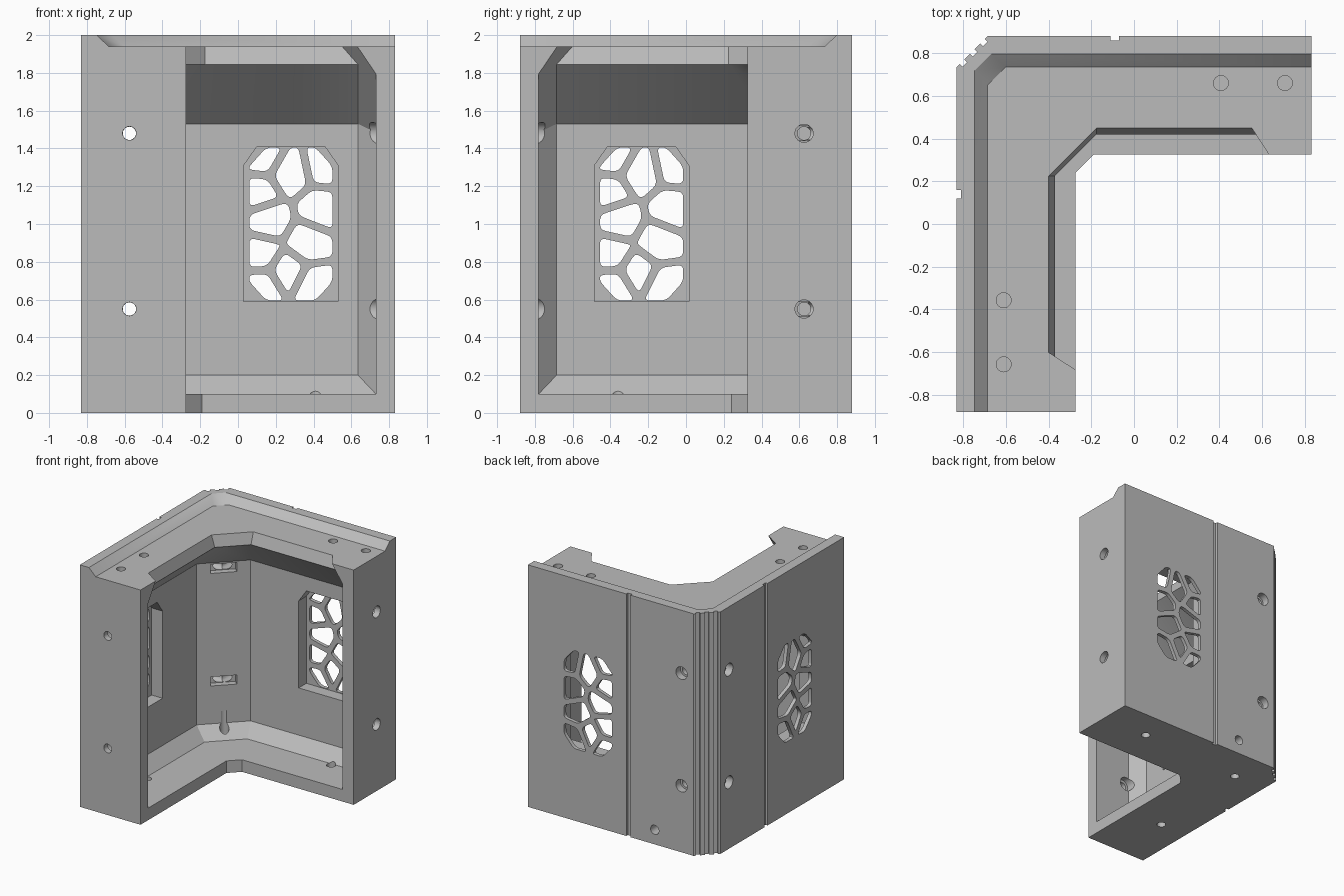
import bpy, bmesh, math
from mathutils import Vector, Matrix

cube = bpy.data.objects.get("Cube")
if cube:
    bpy.data.objects.remove(cube, do_unlink=True)

# Each arm is described by u (along the arm from the outer corner),
# v (depth from its outer face) and z.
HALF_X, HALF_Y = 0.83, 0.88


class Arm:
    def __init__(self, place, length, window_u, sign, end_radius):
        self.place, self.length = place, length
        self.window_u, self.sign, self.end_radius = window_u, sign, end_radius


back = Arm(lambda u, v, z: Vector((u - HALF_X, HALF_Y - v, z)), 2 * HALF_X, 1.11, 1, 0.048)
side = Arm(lambda u, v, z: Vector((v - HALF_X, HALF_Y - u, z)), 2 * HALF_Y, 1.115, -1, 0.036)
ARMS = (back, side)
BOLT = 0.255
BOLT_HEIGHTS = (0.55, 1.48)

grey = bpy.data.materials.new("plain_grey")
grey.use_nodes = True
color = (0.5, 0.5, 0.5, 1)
grey.diffuse_color = color
grey.node_tree.nodes["Principled BSDF"].inputs["Base Color"].default_value = color


# ---- helpers ----
def make_object(name, bm):
    bmesh.ops.recalc_face_normals(bm, faces=bm.faces)
    mesh = bpy.data.meshes.new(name)
    bm.to_mesh(mesh)
    bm.free()
    mesh.materials.append(grey)
    obj = bpy.data.objects.new(name, mesh)
    bpy.context.scene.collection.objects.link(obj)
    return obj


def prism(bm, lower, upper):
    a = [bm.verts.new(p) for p in lower]
    b = [bm.verts.new(p) for p in upper]
    bm.faces.new(a)
    bm.faces.new(b)
    for i in range(len(a)):
        j = (i + 1) % len(a)
        bm.faces.new((a[i], a[j], b[j], b[i]))


def rod(bm, start, end, radius):
    axis = end - start
    turn = axis.to_track_quat('Z', 'Y').to_matrix().to_4x4()
    bmesh.ops.create_cone(bm, cap_ends=True, segments=24, radius1=radius, radius2=radius,
                          depth=axis.length, matrix=Matrix.Translation((start + end) / 2) @ turn)


def box(bm, center, size, angle=0):
    bmesh.ops.create_cube(bm, size=1, matrix=Matrix.Translation(center)
                          @ Matrix.Rotation(angle, 4, 'Z') @ Matrix.Diagonal((*size, 1)))


def sweep(bm, rows):
    """Sweep rows of (v, z, corner sum, end inset) round both arms; return end vertices."""
    corners, ends = [], []
    n = len(rows)
    for arm in ARMS:
        corners.append([bm.verts.new(arm.place(s - v, v, z)) for v, z, s, e in rows])
        ends.append([bm.verts.new(arm.place(arm.length - e, v, z)) for v, z, s, e in rows])
    for i in range(n):
        j = (i + 1) % n
        for c, e in zip(corners, ends):
            bm.faces.new((c[i], e[i], e[j], c[j]))
        a, b = corners
        bm.faces.new((a[i], a[j], b[j], b[i]))
    return ends


def cut(target, bm):
    cutter = make_object("cutter", bm)
    cutter.hide_render = True
    mod = target.modifiers.new("cut", 'BOOLEAN')
    mod.operation, mod.solver, mod.object = 'DIFFERENCE', 'EXACT', cutter
    bpy.context.view_layer.objects.active = target
    bpy.ops.object.modifier_apply(modifier=mod.name)
    bpy.data.objects.remove(cutter, do_unlink=True)


def clip(poly, normal, limit):
    """Keep the part of a convex polygon where p . normal <= limit."""
    out = []
    for p, q in zip(poly, poly[1:] + poly[:1]):
        dp, dq = p.dot(normal) - limit, q.dot(normal) - limit
        if dp <= 0:
            out.append(p)
        if dp * dq < 0:
            out.append(p.lerp(q, dp / (dp - dq)))
    return out


def rounded(poly, radius):
    out = []
    for i, p in enumerate(poly):
        a, b = poly[i - 1] - p, poly[(i + 1) % len(poly)] - p
        a = p + a.normalized() * min(radius, a.length * 0.4)
        b = p + b.normalized() * min(radius, b.length * 0.4)
        for k in range(5):
            t = k / 4
            out.append(a.lerp(p, t).lerp(p.lerp(b, t), t))
    return out


def octagon(w, h, cx, cz):
    pts = ((w, cz - h), (w, h - cz), (w - cx, h), (cx - w, h),
           (-w, h - cz), (-w, cz - h), (cx - w, -h), (w - cx, -h))
    return [Vector(p) for p in pts]


# ---- corner body ----
bm = bmesh.new()
DEPTH, BEVEL = 0.555, 0.145
outline = ((BEVEL, 0), (back.length, 0), (back.length, DEPTH), (0.64, DEPTH),
           (DEPTH, 0.64), (DEPTH, side.length), (0, side.length), (0, BEVEL))
prism(bm, [back.place(u, v, 0) for u, v in outline], [back.place(u, v, 2) for u, v in outline])
body = make_object("corner_body", bm)

# ---- step behind the raised top lip ----
bm = bmesh.new()
lip = ((0.9, 1.94, 1.9), (0.145, 1.94, 0.375), (0.083, 2, 0.245), (0.083, 2.1, 0.245), (0.9, 2.1, 1.9))
for end in sweep(bm, [(*row, -0.1) for row in lip]):
    bm.faces.new(end)
cut(body, bm)

# ---- inner cavity with sloped floor edge, overhang and end gussets ----
bm = bmesh.new()
cavity = ((0.9, 0.1, 1.9, 0.1), (0.23, 0.1, 0.69, 0.1), (0.13, 0.2, 0.55, 0.195),
          (0.13, 1.53, 0.55, 0.195), (0.46, 1.845, 1.115, 0.195), (0.43, 1.94, 1.085, 0.279),
          (0.43, 2.1, 1.085, 0.279), (0.56, 2.1, 1.2, 0.195), (0.9, 2.1, 1.9, 0.195),
          (0.9, 1.94, 1.9, 0.195), (0.9, 1.8, 1.9, 0.1))
for arm, e in zip(ARMS, sweep(bm, cavity)):
    q, low, high = [bm.verts.new(arm.place(arm.length - inset, v, z)) for v, z, inset in
                    ((0.23, 1.485, 0.1), (0.56, 1.8, 0.1), (0.56, 1.94, 0.195))]
    for face in ((e[1], e[0], e[10], low, q), (e[2], e[1], q, e[3]),
                 (q, low, high, e[5], e[4], e[3]), (low, e[10], e[9], high),
                 (high, e[9], e[8], e[7]), (high, e[7], e[6], e[5])):
        bm.faces.new(face)
cut(body, bm)

# ---- vertical grooves on both outer faces and the corner bevel ----
bm = bmesh.new()
for arm in ARMS:
    box(bm, arm.place(0.74, 0, 1), (0.04, 0.04, 3))
for t in (0.17, 0.5, 0.83):
    box(bm, back.place(BEVEL * t, BEVEL * (1 - t), 1), (0.03, 0.036, 3), math.pi / 4)
cut(body, bm)

# ---- window recesses, leaving a thin panel ----
recess = octagon(0.25, 0.41, 0.07, 0.1)[:6]
recess[0].y = recess[5].y = -0.41
recess = recess[:6]
bm = bmesh.new()
for arm in ARMS:
    prism(bm, *[[arm.place(arm.window_u + arm.sign * p.x, v, 1 + p.y) for p in recess]
                for v in (0.03, 0.2)])
cut(body, bm)

# ---- organic lattice openings in the panels ----
seeds = [Vector(p) for p in (
    (-0.15, 0.35), (-0.01, 0.27), (0.18, 0.31), (-0.17, 0.17), (0.16, 0.08), (-0.12, 0.02),
    (0.09, -0.1), (-0.16, -0.16), (-0.02, -0.25), (-0.15, -0.33), (0.12, -0.32))]
STRUT = 0.042
bm = bmesh.new()
for seed in seeds:
    cell = octagon(0.22, 0.405, 0.09, 0.1)
    for other in seeds:
        if other is not seed:
            n = (other - seed).normalized()
            cell = clip(cell, n, n.dot((seed + other) / 2) - STRUT / 2)
    cell = rounded(cell, 0.03)
    for arm in ARMS:
        prism(bm, *[[arm.place(arm.window_u + arm.sign * p.x, v, 1 + p.y) for p in cell]
                    for v in (-0.05, 0.08)])
cut(body, bm)

# ---- bolt slots in the inner diagonal wall ----
bm = bmesh.new()
for z in BOLT_HEIGHTS:
    box(bm, back.place(0.275, 0.275, z), (0.2, 0.1, 0.075), math.pi / 4)
cut(body, bm)

# ---- bolt holes through walls and arm ends, then their counterbores ----
for arm in ARMS:
    at, end = arm.place, arm.length
    bores, wide = bmesh.new(), bmesh.new()
    for z in BOLT_HEIGHTS:
        rod(bores, at(BOLT, -0.1, z), at(BOLT, 0.4, z), 0.035)
        rod(bores, at(end - 0.25, BOLT, z), at(end + 0.1, BOLT, z), arm.end_radius)
        rod(wide, at(BOLT, -0.1, z), at(BOLT, 0.06, z), 0.052)
        rod(wide, at(end - 0.25, BOLT, z), at(end - 0.05, BOLT, z), 0.058)
    if arm is back:
        rod(bores, at(0.5, -0.1, 0.12), at(0.5, 0.1, 0.12), 0.038)
    cut(body, bores)
    cut(body, wide)

# ---- holes in the top step and the floor ----
bm = bmesh.new()
for arm in ARMS:
    for u in (1.237, 1.537):
        rod(bm, arm.place(u, 0.22, 1.8), arm.place(u, 0.22, 2.2), 0.035)
    rod(bm, arm.place(1.24, 0.25, -0.1), arm.place(1.24, 0.25, 0.3), 0.035)
rod(bm, back.place(BOLT + 0.04, BOLT + 0.04, -0.1), back.place(BOLT + 0.04, BOLT + 0.04, 0.3), 0.035)
cut(body, bm)

# ---- smooth the round holes, keep hard edges ----
bpy.ops.object.select_all(action='DESELECT')
body.select_set(True)
bpy.context.view_layer.objects.active = body
bpy.ops.object.shade_smooth_by_angle(angle=math.radians(30))
